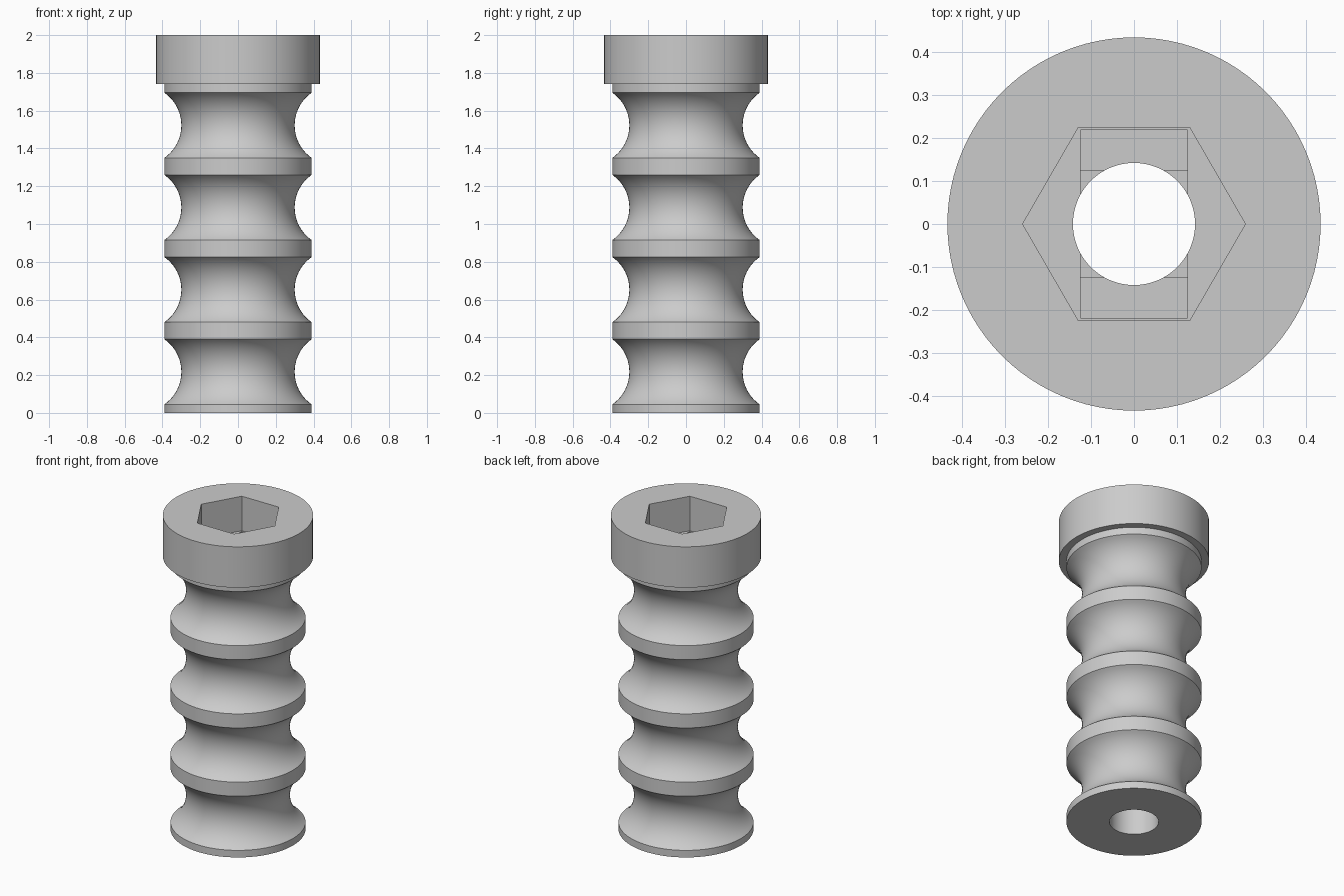
import bpy, bmesh, math
from mathutils import Matrix, Vector

cube = bpy.data.objects.get("Cube")
if cube:
    bpy.data.objects.remove(cube, do_unlink=True)

grey = bpy.data.materials.new("plain_grey")
grey.use_nodes = True
grey.diffuse_color = (0.6, 0.6, 0.6, 1)
grey.node_tree.nodes["Principled BSDF"].inputs["Base Color"].default_value = grey.diffuse_color

LAND_R, HEAD_R = 0.39, 0.434
HALF_LAND, GROOVE, DEPTH = 0.045, 0.345, 0.09
HEAD_Z, TOP = 1.74, 2.0


def add_object(name, bm):
    mesh = bpy.data.meshes.new(name)
    bmesh.ops.recalc_face_normals(bm, faces=bm.faces)
    bm.to_mesh(mesh)
    bm.free()
    mesh.materials.append(grey)
    ob = bpy.data.objects.new(name, mesh)
    bpy.context.collection.objects.link(ob)
    return ob


def prism(name, radius, sides, z0, z1):
    bm = bmesh.new()
    bmesh.ops.create_cone(bm, cap_ends=True, segments=sides, radius1=radius,
                          radius2=radius, depth=z1 - z0)
    bmesh.ops.translate(bm, vec=(0, 0, (z0 + z1) / 2), verts=bm.verts)
    return add_object(name, bm)


def block(name, hx, hy, z0, z1):
    bm = bmesh.new()
    bmesh.ops.create_cube(bm, size=1)
    bmesh.ops.scale(bm, vec=(2 * hx, 2 * hy, z1 - z0), verts=bm.verts)
    bmesh.ops.translate(bm, vec=(0, 0, (z0 + z1) / 2), verts=bm.verts)
    return add_object(name, bm)


# Outer profile: four round grooves between flat lands, then the head
arc_r = ((GROOVE / 2) ** 2 + DEPTH ** 2) / (2 * DEPTH)
half_angle = math.asin(GROOVE / 2 / arc_r)
profile = [(LAND_R, 0)]
for i in range(4):
    mid = HALF_LAND + GROOVE / 2 + i * (GROOVE + 2 * HALF_LAND)
    for k in range(21):
        a = half_angle * (k / 10 - 1)
        profile.append((LAND_R - DEPTH + arc_r * (1 - math.cos(a)), mid + arc_r * math.sin(a)))
profile += [(LAND_R, HEAD_Z), (HEAD_R, HEAD_Z), (HEAD_R, TOP)]

# Revolve the profile and cap both ends
bm = bmesh.new()
verts = [bm.verts.new((r, 0, z)) for r, z in profile]
edges = [bm.edges.new(pair) for pair in zip(verts, verts[1:])]
bmesh.ops.spin(bm, geom=verts + edges, cent=(0, 0, 0), axis=(0, 0, 1),
               angle=math.tau, steps=96)
bmesh.ops.remove_doubles(bm, verts=bm.verts, dist=1e-5)
bmesh.ops.holes_fill(bm, edges=[e for e in bm.edges if e.is_boundary], sides=0)
screw = add_object("grooved_screw", bm)

# Hex socket, two stepped recesses and the through hole
cutters = [
    prism("hex_socket_cutter", 0.259, 6, 1.78, 2.1),
    block("slot_recess_cutter", 0.125, 0.219, 1.76, 1.9),
    block("square_recess_cutter", 0.1245, 0.125, 1.74, 1.85),
    prism("through_hole_cutter", 0.142, 64, -0.1, 1.88),
]
# Put two hex corners on the x axis
hexagon = cutters[0].data
if abs(max(v.co.x for v in hexagon.vertices) - 0.259) > 0.001:
    hexagon.transform(Matrix.Rotation(math.pi / 6, 4, 'Z'))

bpy.ops.object.select_all(action='DESELECT')
screw.select_set(True)
bpy.context.view_layer.objects.active = screw
for cutter in cutters:
    cutter.hide_render = True
    mod = screw.modifiers.new(cutter.name, 'BOOLEAN')
    mod.operation = 'DIFFERENCE'
    mod.solver = 'EXACT'
    mod.object = cutter
    bpy.ops.object.modifier_apply(modifier=mod.name)
    bpy.data.objects.remove(cutter, do_unlink=True)

bpy.ops.object.shade_smooth_by_angle(angle=math.radians(30))
